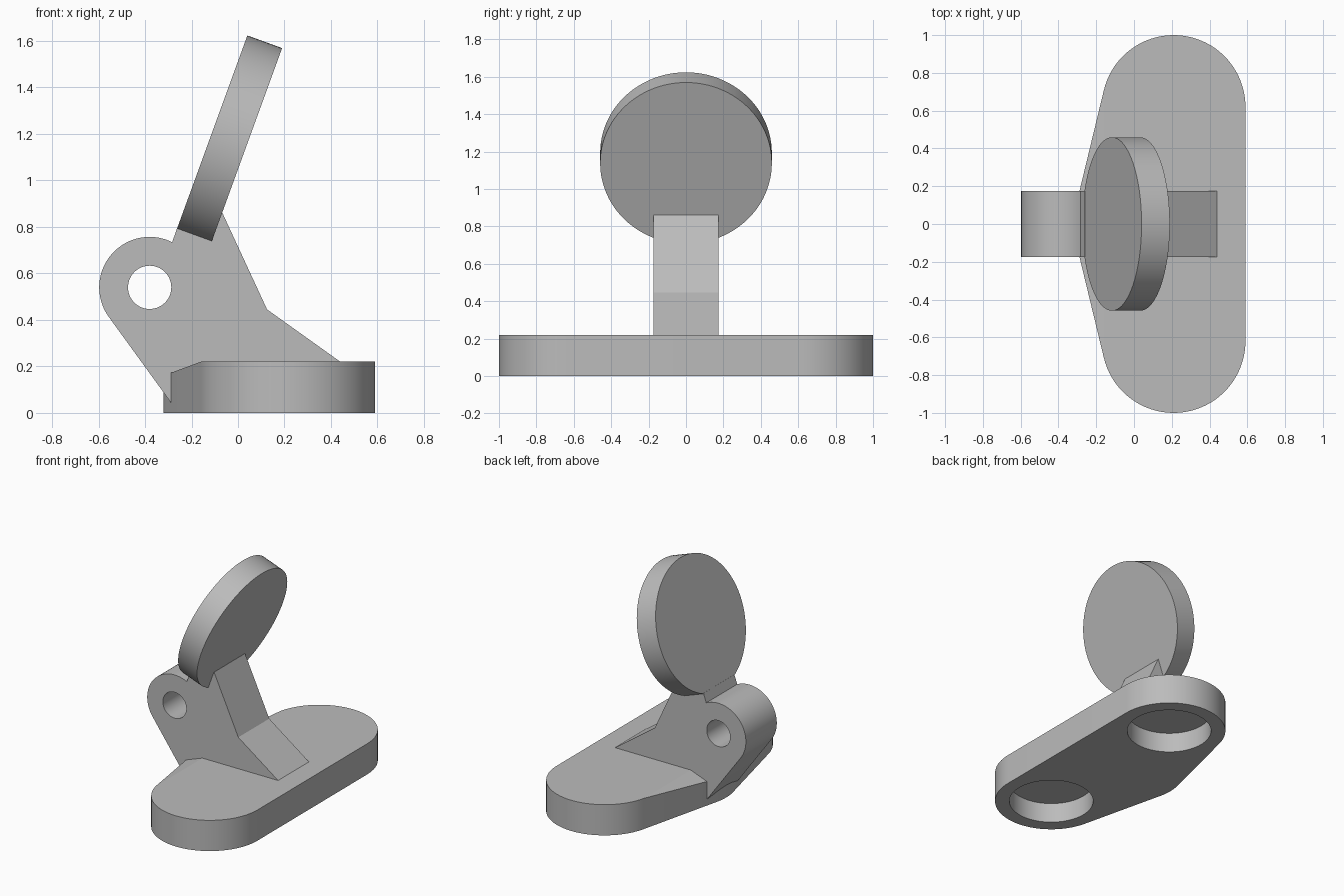
import bpy, bmesh, math
from mathutils import Matrix, Vector

if "Cube" in bpy.data.objects:
    bpy.data.objects.remove(bpy.data.objects["Cube"], do_unlink=True)

GREY = (0.5, 0.5, 0.5, 1.0)
grey = bpy.data.materials.new("plain grey")
grey.use_nodes = True
grey.diffuse_color = GREY
grey.node_tree.nodes["Principled BSDF"].inputs["Base Color"].default_value = GREY


def arc(cx, cy, r, start, end, steps):
    """Points along an arc, angles in degrees."""
    angles = [math.radians(start + (end - start) * i / steps) for i in range(steps + 1)]
    return [(cx + r * math.cos(a), cy + r * math.sin(a)) for a in angles]


def add_object(name, bm):
    bmesh.ops.recalc_face_normals(bm, faces=bm.faces)
    mesh = bpy.data.meshes.new(name)
    bm.to_mesh(mesh)
    bm.free()
    mesh.materials.append(grey)
    obj = bpy.data.objects.new(name, mesh)
    bpy.context.collection.objects.link(obj)
    return obj


def prism(points, offset):
    """Closed profile of 3D points extruded along an offset."""
    bm = bmesh.new()
    face = bm.faces.new([bm.verts.new(p) for p in points])
    ext = bmesh.ops.extrude_face_region(bm, geom=[face])
    bmesh.ops.translate(bm, vec=offset, verts=[v for v in ext["geom"] if isinstance(v, bmesh.types.BMVert)])
    return bm


def cylinder(name, centre, radius, depth, rotation):
    bm = bmesh.new()
    bmesh.ops.create_cone(bm, cap_ends=True, segments=96, radius1=radius, radius2=radius, depth=depth,
                          matrix=Matrix.Translation(centre) @ rotation)
    return add_object(name, bm)


def activate(obj):
    bpy.ops.object.select_all(action="DESELECT")
    obj.select_set(True)
    bpy.context.view_layer.objects.active = obj


def cut(obj, cutter):
    mod = obj.modifiers.new("cut", "BOOLEAN")
    mod.operation = "DIFFERENCE"
    mod.solver = "EXACT"
    mod.object = cutter
    activate(obj)
    bpy.ops.object.modifier_apply(modifier=mod.name)
    bpy.data.objects.remove(cutter, do_unlink=True)


# Base plate: outline wrapped around two end circles and a middle one
R, END_X, END_Y, MID_X, HEIGHT = 0.38, 0.21, 0.62, 0.06, 0.22
lean = math.degrees(math.atan2(END_X - MID_X, END_Y))
outline = (arc(END_X, END_Y, R, 0, 180 - lean, 40)
           + arc(MID_X, 0, R, 180 - lean, 180 + lean, 10)
           + arc(END_X, -END_Y, R, 180 + lean, 360, 40))
bm = prism([(x, y, 0) for x, y in outline], (0, 0, HEIGHT))

# Sloped relief on the top of the hinge side
cutting = bmesh.ops.bisect_plane(bm, geom=bm.verts[:] + bm.edges[:] + bm.faces[:],
                                 plane_co=(-0.16, 0, HEIGHT),
                                 plane_no=Vector((-0.37, 0, 1)).normalized(), clear_outer=True)
rim = [e for e in cutting["geom_cut"] if isinstance(e, bmesh.types.BMEdge)]
rim += [e for e in bm.edges if e.is_boundary and e not in rim]
bmesh.ops.holes_fill(bm, edges=rim)
base = add_object("base_plate", bm)

# Round pockets under both ends
for side in (-1, 1):
    cut(base, cylinder("pocket_cutter", (END_X, side * END_Y, 0.045), 0.283, 0.2, Matrix()))

# Hinge arm: side profile extruded across y, with a pin hole
ARM = 0.175
PIN_X, PIN_Z = -0.38, 0.54
profile = arc(PIN_X, PIN_Z, 0.217, 215.8, 63.5, 40) + [
    (-0.261, 0.797), (-0.067, 0.86), (0.125, 0.445), (0.44, 0.22),
    (0.468, 0.2), (0.468, 0.012), (-0.265, 0.012)]
arm = add_object("hinge_arm", prism([(x, -ARM, z) for x, z in profile], (0, 2 * ARM, 0)))
cut(arm, cylinder("pin_cutter", (PIN_X, 0, PIN_Z), 0.093, 1.0, Matrix.Rotation(math.pi / 2, 4, "X")))

# Tilted round pad at the top of the arm
pad = cylinder("round_pad", (-0.042, 0, 1.165), 0.459, 0.159, Matrix.Rotation(math.radians(110), 4, "Y"))

for obj in (base, arm, pad):
    activate(obj)
    bpy.ops.object.shade_smooth_by_angle(angle=math.radians(15))
